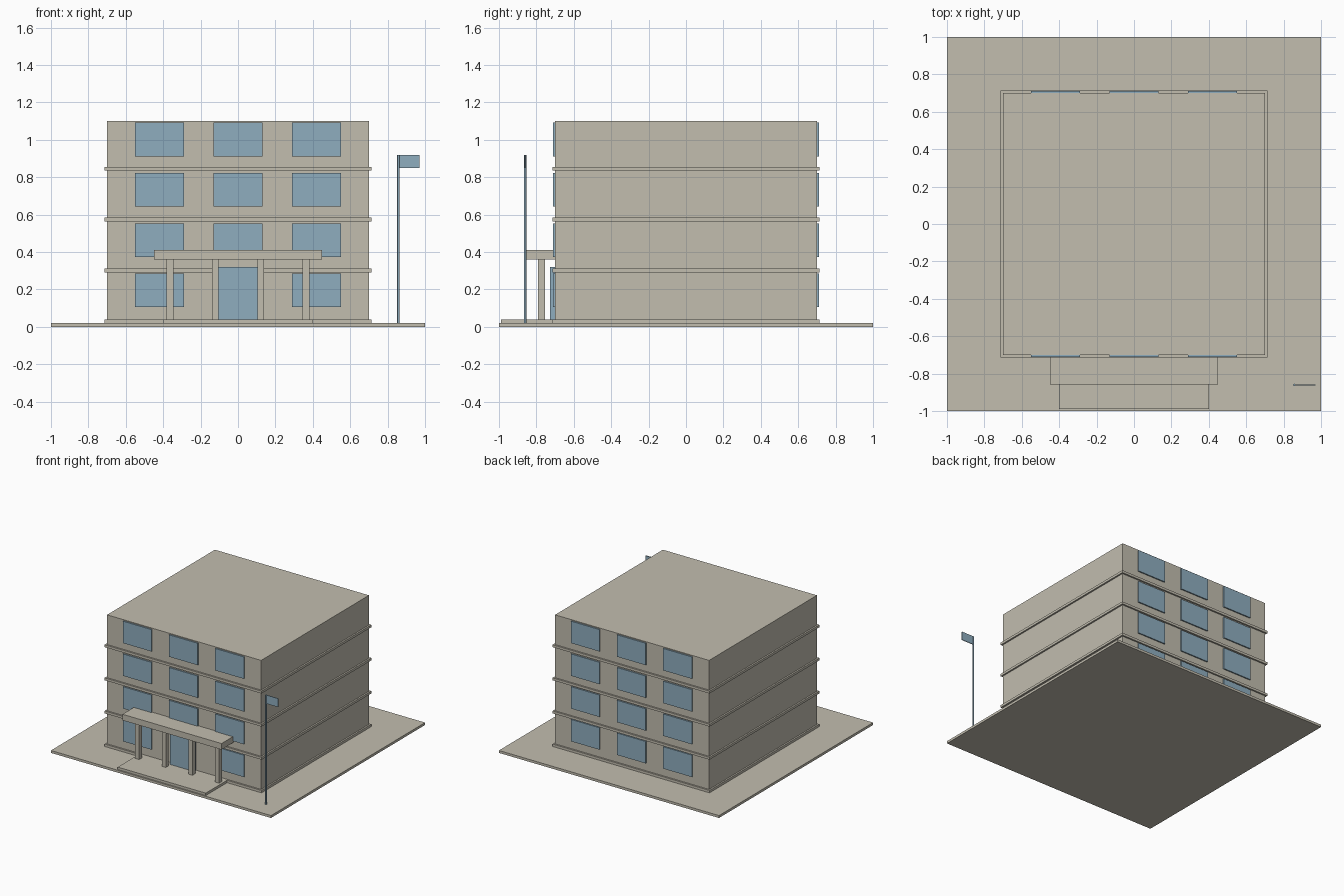
import bpy

cube = bpy.data.objects.get("Cube")
if cube:
    bpy.data.objects.remove(cube, do_unlink=True)


def material(name, rgb):
    mat = bpy.data.materials.new(name)
    mat.use_nodes = True
    mat.diffuse_color = (*rgb, 1)
    mat.node_tree.nodes["Principled BSDF"].inputs["Base Color"].default_value = (*rgb, 1)
    return mat


stone = material("warm_stone", (0.54, 0.51, 0.43))
glass = material("pale_blue", (0.275, 0.42, 0.52))


def box(name, xs, ys, zs, mat):
    """Box spanning the given low and high limits on each axis."""
    spans = (xs, ys, zs)
    bpy.ops.mesh.primitive_cube_add(size=1, location=[(a + b) / 2 for a, b in spans])
    obj = bpy.context.object
    obj.name = name
    obj.scale = [b - a for a, b in spans]
    bpy.ops.object.transform_apply(location=False, rotation=False, scale=True)
    obj.data.materials.append(mat)
    return obj


GROUND = 0.02
STEP_TOP = 0.04
FLOOR = 0.272
HALF = 0.7
LEDGE = 0.713

# Ground slab and main block
box("ground_slab", (-1, 1), (-1, 1), (0, GROUND), stone)
box("main_block", (-HALF, HALF), (-HALF, HALF), (GROUND, 1.1), stone)

# Floor ledges, and windows on the front and back
for floor in range(4):
    base = GROUND + floor * FLOOR
    box(f"ledge_{floor}", (-LEDGE, LEDGE), (-LEDGE, LEDGE), (base, base + 0.02), stone)
    sill = 0.105 + floor * 0.269
    for side, label in ((-1, "front"), (1, "back")):
        for col in (-1, 0, 1):
            if floor == 0 and side < 0 and col == 0:
                continue  # the door takes this bay
            x = col * 0.42
            ys = sorted((side * 0.69, side * 0.71))
            box(f"{label}_window_{floor}_{col + 1}", (x - 0.13, x + 0.13), ys,
                (sill, sill + 0.18), glass)

# Entrance: step, door, columns and canopy
box("entrance_step", (-0.4, 0.4), (-0.99, -HALF), (GROUND, STEP_TOP), stone)
box("front_door", (-0.11, 0.11), (-0.728, -HALF), (STEP_TOP, 0.32), glass)
for i in range(4):
    x = -0.363 + i * 0.242
    box(f"column_{i}", (x - 0.018, x + 0.018), (-0.79, -0.753), (STEP_TOP, 0.36), stone)
box("canopy", (-0.45, 0.45), (-0.857, -HALF), (0.36, 0.41), stone)

# Flagpole and flag
bpy.ops.mesh.primitive_cylinder_add(vertices=12, radius=0.006, depth=0.9,
                                    location=(0.857, -0.86, 0.47))
pole = bpy.context.object
pole.name = "flagpole"
pole.data.materials.append(glass)
bpy.ops.object.shade_smooth_by_angle()
box("flag", (0.86, 0.97), (-0.863, -0.857), (0.85, 0.92), glass)
